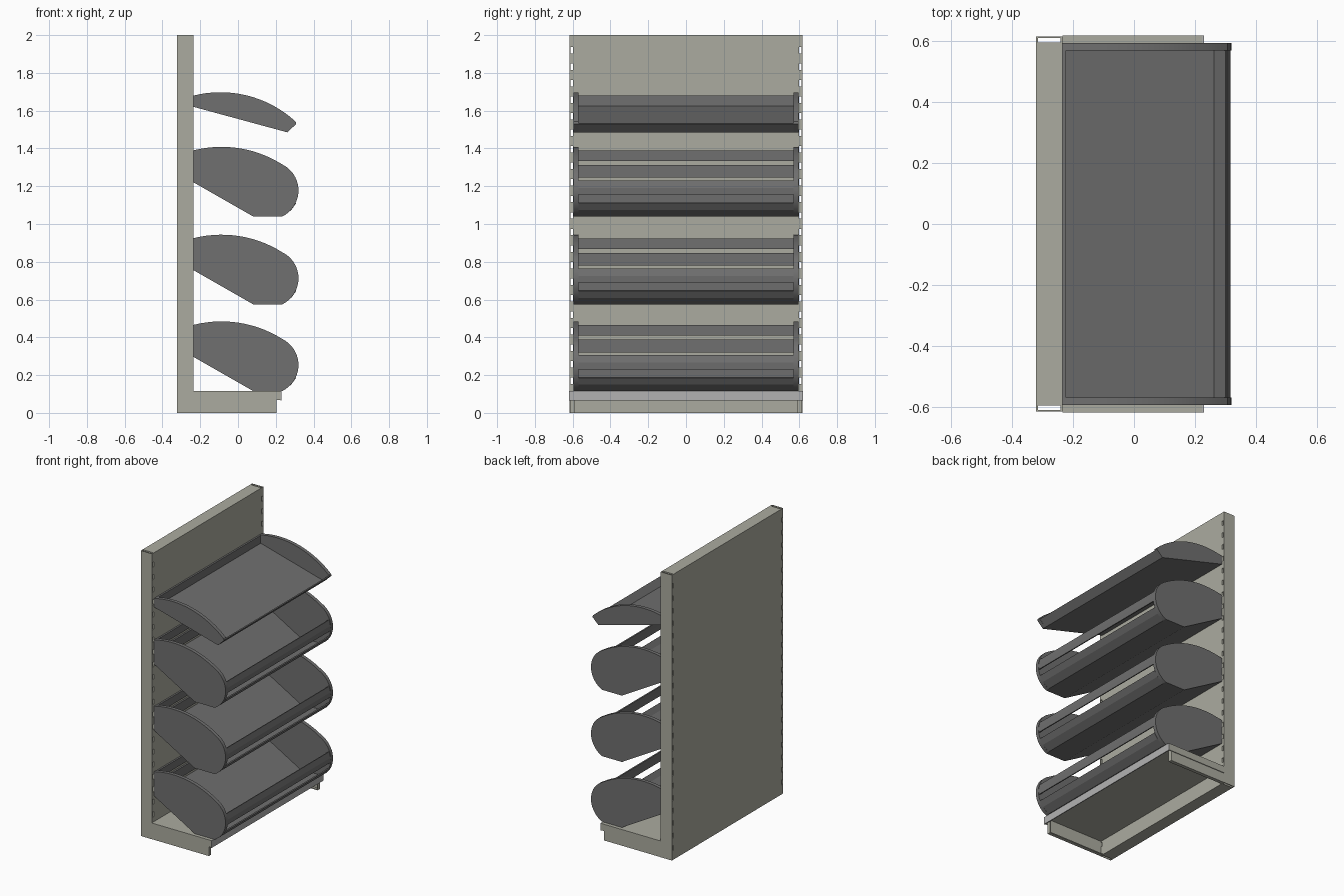
import bpy, bmesh, math
from mathutils import Vector

if "Cube" in bpy.data.objects:
    bpy.data.objects.remove(bpy.data.objects["Cube"])


def material(name, rgb):
    m = bpy.data.materials.new(name)
    m.diffuse_color = (*rgb, 1)
    m.use_nodes = True
    m.node_tree.nodes["Principled BSDF"].inputs["Base Color"].default_value = m.diffuse_color
    return m


STONE = material("stone_paint", (0.41, 0.41, 0.35))
DARK = material("dark_metal", (0.16, 0.16, 0.16))
LIGHT = material("light_strip", (0.45, 0.45, 0.45))


def finish(bm, name, mat, smooth=False):
    bmesh.ops.recalc_face_normals(bm, faces=bm.faces)
    me = bpy.data.meshes.new(name)
    bm.to_mesh(me)
    bm.free()
    me.materials.append(mat)
    ob = bpy.data.objects.new(name, me)
    bpy.context.collection.objects.link(ob)
    if smooth:
        bpy.ops.object.select_all(action='DESELECT')
        ob.select_set(True)
        bpy.context.view_layer.objects.active = ob
        bpy.ops.object.shade_smooth_by_angle(angle=math.radians(25))
    return ob


def boxes(name, mat, *spans):
    """One object from boxes given as (x0, x1, y0, y1, z0, z1)."""
    bm = bmesh.new()
    for x0, x1, y0, y1, z0, z1 in spans:
        vs = bmesh.ops.create_cube(bm, size=1)["verts"]
        for v in vs:
            v.co = (x0 if v.co.x < 0 else x1, y0 if v.co.y < 0 else y1, z0 if v.co.z < 0 else z1)
    return finish(bm, name, mat)


def prism(name, mat, pts, y0, y1, smooth=False):
    """Extrude an x-z outline along y."""
    bm = bmesh.new()
    f = bm.faces.new([bm.verts.new((x, y0, z)) for x, z in pts])
    r = bmesh.ops.extrude_face_region(bm, geom=[f])
    for v in r["geom"]:
        if isinstance(v, bmesh.types.BMVert):
            v.co.y = y1
    return finish(bm, name, mat, smooth)


def arc(a, b, c, n):
    """Points on the circle from a through b to c, clockwise."""
    (ax, az), (bx, bz), (cx, cz) = a, b, c
    d = 2 * (ax * (bz - cz) + bx * (cz - az) + cx * (az - bz))
    sa, sb, sc = ax * ax + az * az, bx * bx + bz * bz, cx * cx + cz * cz
    ox = (sa * (bz - cz) + sb * (cz - az) + sc * (az - bz)) / d
    oz = (sa * (cx - bx) + sb * (ax - cx) + sc * (bx - ax)) / d
    r = math.hypot(ax - ox, az - oz)
    t0 = math.atan2(az - oz, ax - ox)
    t1 = math.atan2(cz - oz, cx - ox)
    if t1 > t0:
        t1 -= 2 * math.pi
    return [(ox + r * math.cos(t0 + (t1 - t0) * i / n),
             oz + r * math.sin(t0 + (t1 - t0) * i / n)) for i in range(n + 1)]


def sheet(path, t=0.008):
    """Closed outline of a bent sheet lying above an open path."""
    p = [Vector(q) for q in path]
    top = []
    for i, q in enumerate(p):
        d = (p[min(i + 1, len(p) - 1)] - p[max(i - 1, 0)]).normalized()
        top.append(q + t * Vector((-d.y, d.x)))
    return [tuple(q) for q in p + top[::-1]]


BACK, FACE = -0.322, -0.235

# back panel core
boxes("back_panel", STONE, (BACK, FACE, -0.597, 0.597, 0, 2))

# slotted uprights: outer wall plus flange pieces between the slots
slots = [1.92 - 0.0875 * k for k in range(22)]
edges = [2.0] + [e for s in slots for e in (s + 0.017, s - 0.017)] + [0.0]
for side, s in (("left", 1), ("right", -1)):
    parts = [(BACK, FACE, *sorted((s * 0.612, s * 0.616)), 0, 2)]
    for hi, lo in zip(edges[::2], edges[1::2]):
        for x in (BACK, FACE - 0.006):
            parts.append((x, x + 0.006, *sorted((s * 0.597, s * 0.612)), lo, hi))
    boxes(side + "_slotted_upright", STONE, *parts)

    # base bracket: channel with inward flanges
    y = lambda a, b: sorted((s * a, s * b))
    boxes(side + "_base_bracket", STONE,
          (FACE, 0.205, *y(0.608, 0.615), 0, 0.105),
          (FACE, 0.205, *y(0.59, 0.608), 0, 0.006),
          (0.199, 0.205, *y(0.59, 0.608), 0.006, 0.105))

# base deck tray with folded rim and front strip
boxes("base_deck", STONE,
      (FACE, 0.224, -0.62, 0.62, 0.105, 0.116),
      (FACE, 0.224, -0.62, -0.615, 0.068, 0.105),
      (FACE, 0.224, 0.615, 0.62, 0.068, 0.105))
boxes("base_front_strip", LIGHT, (0.224, 0.23, -0.62, 0.62, 0.065, 0.116))

# three deep bins
end_outline = (arc((-0.235, 0.35), (0, 0.362), (0.235, 0.275), 14)
               + arc((0.235, 0.275), (0.32, 0.13), (0.235, 0), 18)[1:]
               + [(0.08, 0), (-0.235, 0.18)])
floor_path = [(-0.235, 0.18), (0.08, 0), (0.235, 0), (0.282, 0.034), (0.308, 0.07)]
for name, z in (("lower", 0.116), ("middle", 0.575), ("upper", 1.04)):
    lift = lambda pts: [(px, pz + z) for px, pz in pts]
    for side, y0, y1 in (("left", 0.57, 0.595), ("right", -0.595, -0.57)):
        prism(f"{name}_bin_{side}_end", DARK, lift(end_outline), y0, y1, True)
    prism(name + "_bin_floor", DARK, lift(sheet(floor_path)), -0.57, 0.57)
    boxes(name + "_bin_back_slats", DARK,
          (FACE, FACE + 0.012, -0.57, 0.57, z + 0.293, z + 0.348),
          (FACE, FACE + 0.012, -0.57, 0.57, z + 0.205, z + 0.272))
    prism(name + "_bin_front_rail", DARK,
          lift(sheet([(0.316, 0.115), (0.318, 0.15), (0.308, 0.19)])), -0.57, 0.57)

# shallow top tray
top_outline = (arc((-0.235, 1.68), (0, 1.69), (0.305, 1.542), 18)
               + [(0.308, 1.53), (0.262, 1.485), (-0.235, 1.62)])
for side, y0, y1 in (("left", 0.57, 0.595), ("right", -0.595, -0.57)):
    prism(f"top_tray_{side}_end", DARK, top_outline, y0, y1, True)
prism("top_tray_floor", DARK,
      sheet([(-0.235, 1.62), (0.262, 1.485), (0.306, 1.53)]), -0.57, 0.57)
boxes("top_tray_back_strip", DARK, (FACE, FACE + 0.012, -0.57, 0.57, 1.622, 1.68))
